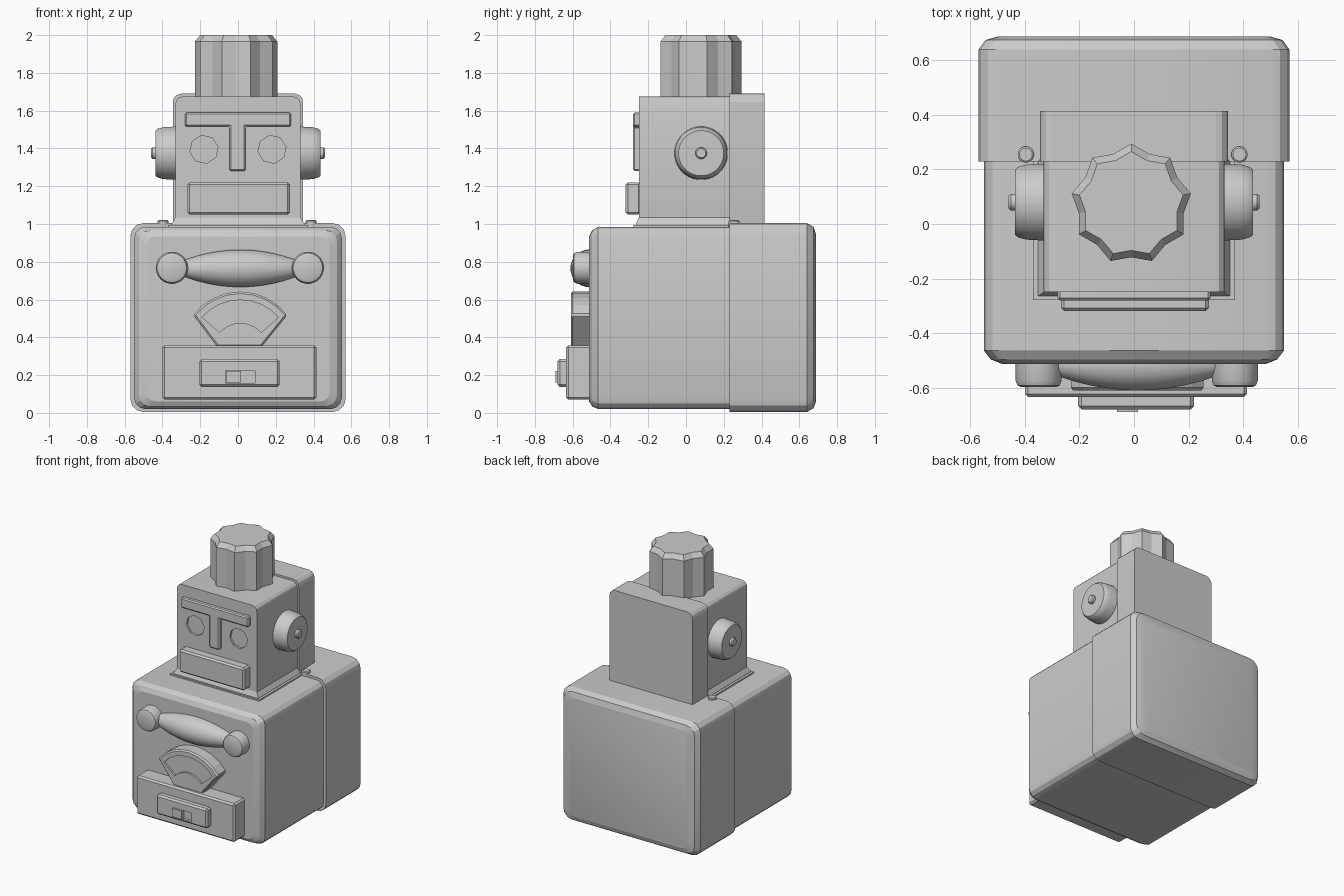
import bpy, bmesh, math
from mathutils import Matrix

if "Cube" in bpy.data.objects:
    bpy.data.objects.remove(bpy.data.objects["Cube"])

def rings_mesh(name, rings, smooth=None):
    """Skin a stack of equal-length closed rings and cap both ends."""
    bm = bmesh.new()
    loops = [[bm.verts.new(p) for p in ring] for ring in rings]
    n = len(loops[0])
    for a, b in zip(loops, loops[1:]):
        for i in range(n):
            j = (i + 1) % n
            bm.faces.new((a[i], a[j], b[j], b[i]))
    bm.faces.new(loops[0])
    bm.faces.new(loops[-1])
    bmesh.ops.recalc_face_normals(bm, faces=bm.faces)
    me = bpy.data.meshes.new(name)
    bm.to_mesh(me)
    bm.free()
    ob = bpy.data.objects.new(name, me)
    bpy.context.collection.objects.link(ob)
    if smooth:
        bpy.ops.object.select_all(action='DESELECT')
        ob.select_set(True)
        bpy.context.view_layer.objects.active = ob
        bpy.ops.object.shade_smooth_by_angle(angle=math.radians(smooth))
    return ob

def bevel(ob, width, segments=1):
    m = ob.modifiers.new("edge", 'BEVEL')
    m.width, m.segments, m.limit_method = width, segments, 'ANGLE'

def cut(ob, cutter):
    m = ob.modifiers.new("recess", 'BOOLEAN')
    m.operation, m.object, m.solver = 'DIFFERENCE', cutter, 'EXACT'
    cutter.hide_render = True
    cutter.hide_set(True)

def prism(name, pts, y0, y1):
    """Extrude an x-z outline along y."""
    return rings_mesh(name, [[(x, y, z) for x, z in pts] for y in (y0, y1)])

def box(name, x0, x1, y0, y1, z0, z1, edge=0):
    ob = prism(name, [(x0, z0), (x1, z0), (x1, z1), (x0, z1)], y0, y1)
    if edge:
        bevel(ob, edge)
    return ob

def rounded(w, z0, z1, y, r_top, r_bot, seg=3):
    """Rounded rectangle in the x-z plane at depth y."""
    out = []
    for sx, zc, r, start in ((1, z1 - r_top, r_top, 0), (-1, z1 - r_top, r_top, 90),
                             (-1, z0 + r_bot, r_bot, 180), (1, z0 + r_bot, r_bot, 270)):
        for i in range(seg + 1):
            a = math.radians(start + 90 * i / seg)
            out.append((sx * (w - r) + r * math.cos(a), y, zc + r * math.sin(a)))
    return out

def shell(name, stations, r_bot=None):
    rings = [rounded(w, z0, z1, y, r, r if r_bot is None else r_bot)
             for y, w, z0, z1, r in stations]
    return rings_mesh(name, rings, 15)

def lathe(name, profile, axis, centre, n=32):
    """Spin (distance along axis, radius) pairs; axis is one of x, -x, -y, z."""
    place = {'x': lambda t, u, v: (t, u, v), '-x': lambda t, u, v: (-t, u, v),
             '-y': lambda t, u, v: (u, -t, v), 'z': lambda t, u, v: (u, v, t)}[axis]
    rings = []
    for t, r in profile:
        ring = []
        for i in range(n):
            a = 2 * math.pi * (i + .5) / n
            p = place(t, r * math.cos(a), r * math.sin(a))
            ring.append(tuple(p[k] + centre[k] for k in range(3)))
        rings.append(ring)
    return rings_mesh(name, rings, 35)

def arc(cx, cz, r, a0, a1, n):
    return [(cx + r * math.cos(math.radians(a0 + (a1 - a0) * i / n)),
             cz + r * math.sin(math.radians(a0 + (a1 - a0) * i / n))) for i in range(n + 1)]

# Body: slightly smaller front shell sliding into the back shell
shell("body_front", [(0.24, .55, .02, .985, .06), (-.465, .55, .02, .985, .06),
                     (-.497, .525, .035, .967, .06), (-.513, .485, .06, .935, .05)])
shell("body_back", [(.23, .57, .004, 1.005, .07), (.64, .57, .004, 1.005, .07),
                    (.675, .545, .025, .985, .07), (.688, .50, .06, .945, .06)])

# Head: two shells, with a flared foot and a thin collar plate
head = shell("head_front", [(-.25, .332, .97, 1.675, .04), (.24, .332, .97, 1.675, .04)], .005)
shell("head_back", [(.23, .345, .97, 1.69, .045), (.415, .345, .97, 1.69, .045)], .005)
box("collar_plate", -.37, .37, -.278, .24, .97, .995)
rings_mesh("head_foot", [[(-w, y, z), (w, y, z), (w, .235, z), (-w, .235, z)]
                         for w, y, z in ((.352, -.265, .98), (.352, -.265, 1.0), (.331, -.249, 1.035))])

# Eyes: shallow octagonal sockets
for side in (-1, 1):
    eye = prism("eye_cutter", arc(side * .18, 1.395, .075, 10, 325, 7), -.30, -.235)
    cut(head, eye)

# Brow and nose as one T-shaped piece, and the mouth block
brow = prism("brow_and_nose", [(-.28, 1.515), (-.045, 1.515), (-.045, 1.28), (.04, 1.28),
                               (.04, 1.515), (.28, 1.515), (.28, 1.59), (-.28, 1.59)], -.28, -.24)
bevel(brow, .008)
box("mouth", -.268, .275, -.32, -.24, 1.05, 1.22, .012)

# Fluted knob on top of the head
def star(z, k):
    return [(-.01 + k * r * math.cos(a), .073 + k * r * math.sin(a), z)
            for i in range(18)
            for a, r in [(math.radians(90 + 20 * i), .222 if i % 2 == 0 else .195)]]
rings_mesh("top_knob", [star(1.65, 1), star(1.965, 1), star(2.0, .87)])

# Ear dials and shoulder bolts
for axis, tag, s in (('-x', 'left', -1), ('x', 'right', 1)):
    lathe(f"ear_{tag}", [(.32, .142), (.395, .138), (.425, .13), (.437, .12)],
          axis, (0, .08, 1.375))
    lathe(f"ear_pin_{tag}", [(.43, .031), (.452, .031), (.46, .024)], axis, (0, .08, 1.375), 16)
    lathe(f"shoulder_bolt_{tag}", [(.98, .03), (1.015, .03), (1.02, .024)],
          'z', (s * .392 - .005, .255, 0), 16)
    # Rounded end mounts of the handle
    lathe(f"handle_end_{tag}", [(.49, .085), (.575, .085), (.592, .078), (.598, .065)],
          '-y', (s * .36 + .01, 0, .768), 28)

# Bulging handle grip, half sunk into the chest
lathe("handle_grip", [(-.29 + .058 * i, .047 + .053 * (1 - ((i - 5) / 5) ** 2)) for i in range(11)],
      'x', (.012, -.512, .765), 20)

# Fan-shaped gauge with a recessed arc window
gauge = prism("gauge", arc(.012, .33, .312, 37, 143, 8) + [(-.11, .35), (.125, .35)], -.61, -.49)
window = prism("gauge_window_cutter",
               arc(.012, .33, .268, 41, 139, 8) + arc(.012, .33, .146, 139, 41, 8), -.65, -.595)
bevel(gauge, .01)
cut(gauge, window)

# Lower control box with a stepped switch panel
box("control_box", -.40, .415, -.635, -.49, .07, .358, .012)
panel = box("switch_panel", -.205, .22, -.68, -.62, .138, .285, .012)
cut(panel, box("switch_slot_cutter", -.065, .09, -.72, -.66, .158, .225))
box("switch_slider", -.063, .015, -.69, -.65, .16, .223)
